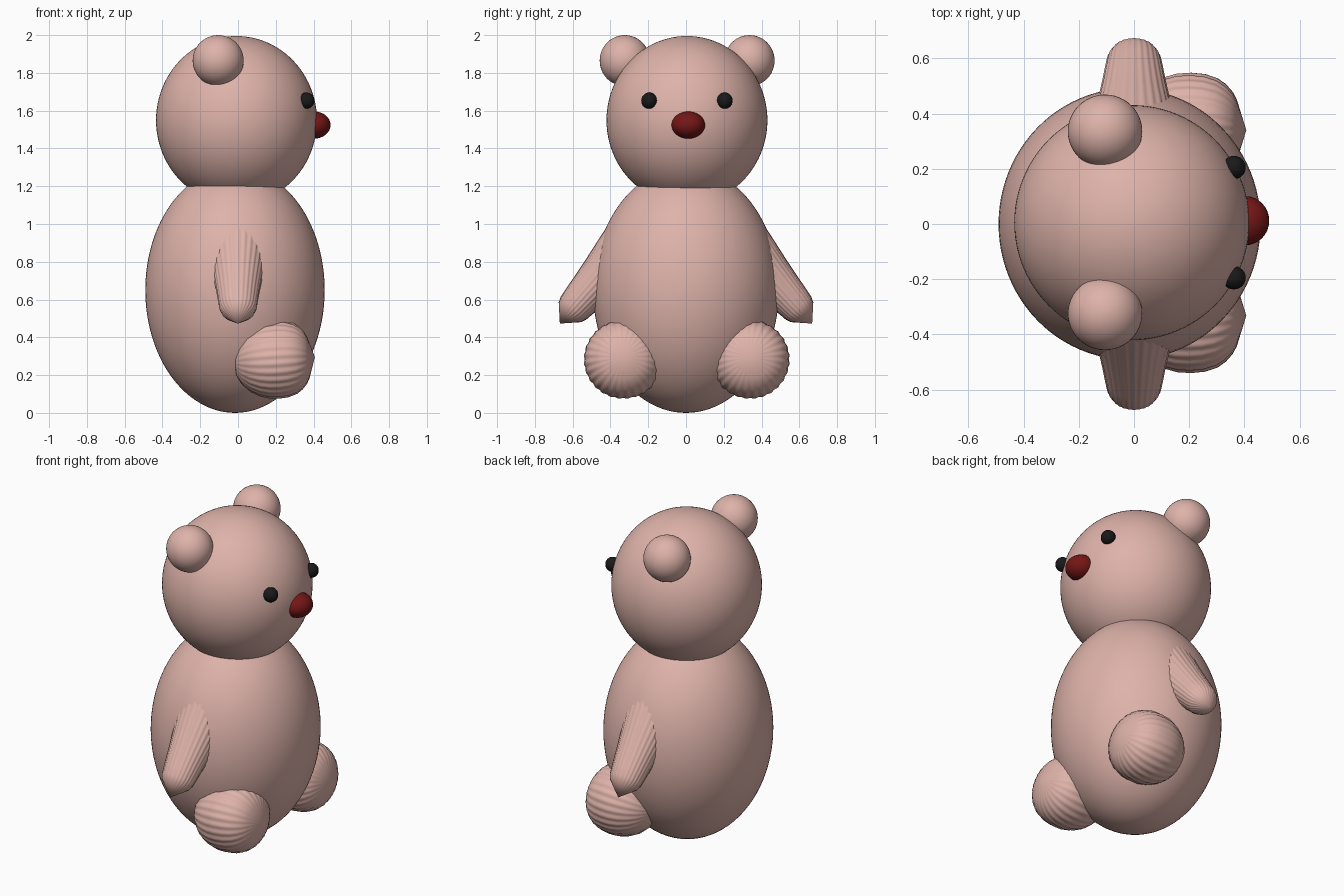
import bpy, math
from mathutils import Vector

if "Cube" in bpy.data.objects:
    bpy.data.objects.remove(bpy.data.objects["Cube"])


def material(name, color):
    m = bpy.data.materials.new(name)
    m.diffuse_color = (*color, 1)
    m.use_nodes = True
    m.node_tree.nodes["Principled BSDF"].inputs["Base Color"].default_value = m.diffuse_color
    return m


PLUSH = material("plush_pink", (0.73, 0.45, 0.40))
BLACK = material("eye_black", (0.01, 0.01, 0.01))
RED = material("nose_red", (0.18, 0.008, 0.008))


def ball(name, center, radii, mat, seg=64):
    bpy.ops.mesh.primitive_uv_sphere_add(segments=seg, ring_count=seg // 2, location=center)
    ob = bpy.context.object
    ob.name = name
    ob.scale = radii
    bpy.ops.object.transform_apply(location=False, rotation=False, scale=True)
    bpy.ops.object.shade_smooth()
    ob.data.materials.append(mat)
    return ob


def ribbed_limb(name, tip, axis, profile, wide=1.0, ribs=28, per_rib=6):
    """Ribbed body of revolution; profile = (distance back from tip, radius)."""
    axis = Vector(axis).normalized()
    tip = Vector(tip)
    side = axis.orthogonal() if abs(axis.x) > 0.9 else Vector((1, 0, 0))
    side = (side - axis * side.dot(axis)).normalized()
    other = axis.cross(side)
    n = ribs * per_rib
    verts, faces = [tip], []
    for d, r in profile[1:-1]:
        for i in range(n):
            a = 2 * math.pi * i / n
            rr = r * (1 + 0.012 * math.cos(ribs * a))
            verts.append(tip - axis * d + side * (rr * wide * math.cos(a)) + other * (rr * math.sin(a)))
    verts.append(tip - axis * profile[-1][0])
    rings, last = len(profile) - 2, len(verts) - 1
    for i in range(n):
        j = (i + 1) % n
        faces.append((0, 1 + i, 1 + j))
        for k in range(rings - 1):
            p, q = 1 + k * n, 1 + (k + 1) * n
            faces.append((p + i, q + i, q + j, p + j))
        e = 1 + (rings - 1) * n
        faces.append((e + i, last, e + j))
    me = bpy.data.meshes.new(name)
    me.from_pydata([tuple(v) for v in verts], [], faces)
    me.update()
    me.materials.append(PLUSH)
    ob = bpy.data.objects.new(name, me)
    bpy.context.collection.objects.link(ob)
    bpy.ops.object.select_all(action='DESELECT')
    ob.select_set(True)
    bpy.context.view_layer.objects.active = ob
    # consistent outward normals
    bpy.ops.object.mode_set(mode='EDIT')
    bpy.ops.mesh.select_all(action='SELECT')
    bpy.ops.mesh.normals_make_consistent(inside=False)
    bpy.ops.object.mode_set(mode='OBJECT')
    bpy.ops.object.shade_smooth_by_angle(angle=math.radians(50))
    return ob


# Torso and head
ball("body", (-0.016, 0, 0.65), (0.475, 0.492, 0.65), PLUSH, 96)
ball("head", (-0.008, 0.005, 1.549), (0.426, 0.426, 0.446), PLUSH, 96)

# Nose
ball("nose", (0.403, 0.012, 1.524), (0.087, 0.089, 0.072), RED, 32)

ARM = [(0, 0), (0.08, 0.078), (0.11, 0.09), (0.16, 0.097), (0.25, 0.108), (0.35, 0.122),
       (0.45, 0.138), (0.55, 0.153), (0.67, 0.167), (0.74, 0.13), (0.78, 0)]
LEG = [(0, 0), (0.035, 0.11), (0.05, 0.138), (0.075, 0.166), (0.105, 0.187), (0.15, 0.202),
       (0.2, 0.207), (0.25, 0.204), (0.3, 0.19), (0.35, 0.163), (0.39, 0.125), (0.42, 0.075), (0.435, 0)]

# Paired parts
for s, tag in ((1, "left"), (-1, "right")):
    ball(f"ear_{tag}", (-0.105, 0.006 + s * 0.33, 1.865), (0.135, 0.133, 0.135), PLUSH, 48)
    ball(f"eye_{tag}", (0.362, 0.005 + s * 0.2, 1.653), (0.043, 0.042, 0.043), BLACK, 24)
    ribbed_limb(f"arm_{tag}", (0, s * 0.668, 0.473), (0, s * 0.664, -0.748), ARM, wide=1.08)
    ribbed_limb(f"leg_{tag}", (0.407, 0.004 + s * 0.336, 0.295), (1, 0, 0.06), LEG)
